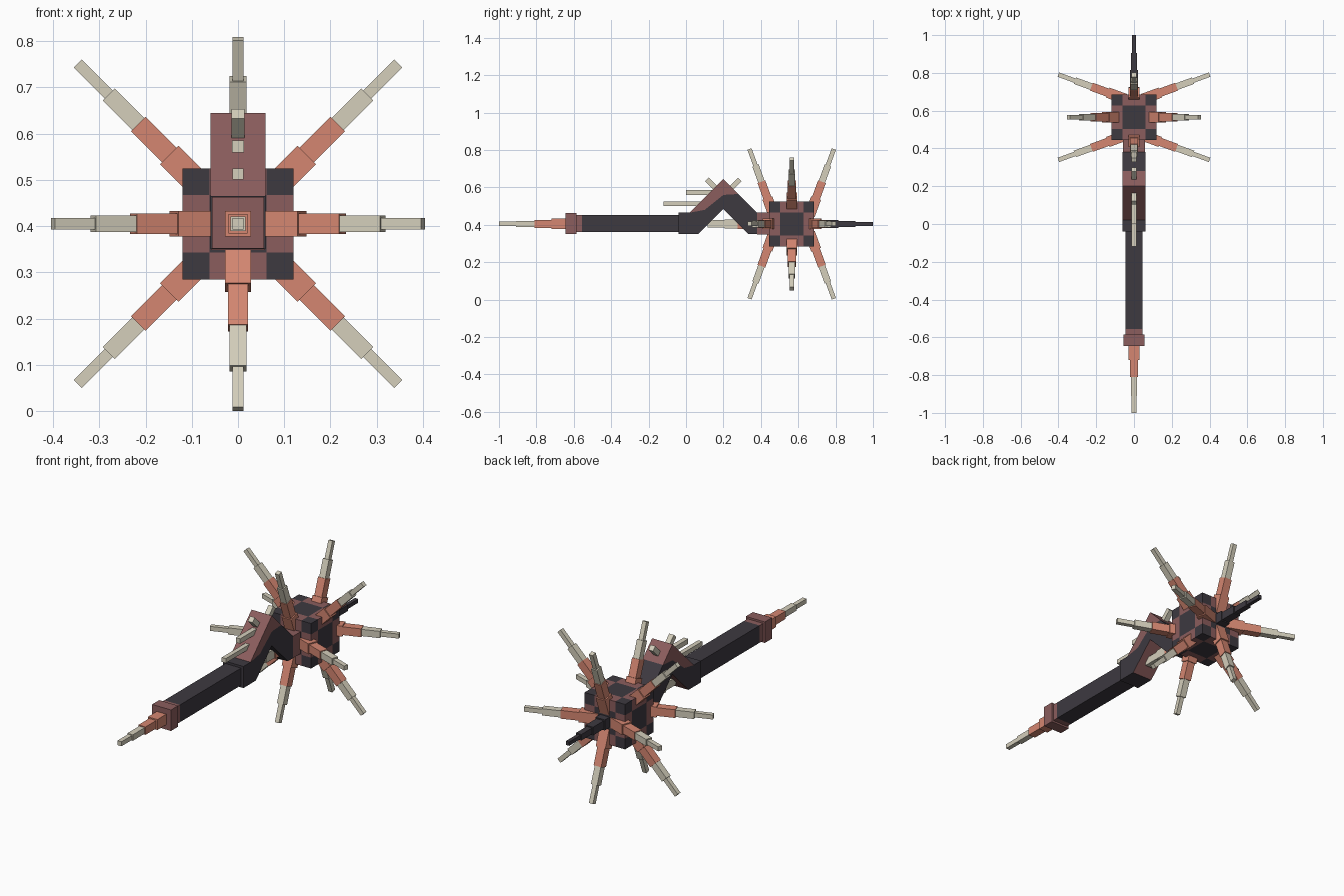
import bpy, bmesh, math
from mathutils import Vector

if "Cube" in bpy.data.objects:
    bpy.data.objects.remove(bpy.data.objects["Cube"])


def make_mat(name, rgb):
    m = bpy.data.materials.new(name)
    m.diffuse_color = (*rgb, 1)
    m.use_nodes = True
    m.node_tree.nodes["Principled BSDF"].inputs["Base Color"].default_value = m.diffuse_color
    return m


DARK = make_mat("dark iron", (0.047, 0.041, 0.051))
MAROON = make_mat("maroon", (0.26, 0.11, 0.11))
SALMON = make_mat("salmon", (0.66, 0.24, 0.165))
BONE = make_mat("bone", (0.66, 0.62, 0.50))
HEAD = Vector((0, 0.565, 0.405))


def finish(bm, name, mats):
    bmesh.ops.recalc_face_normals(bm, faces=bm.faces)
    me = bpy.data.meshes.new(name)
    bm.to_mesh(me)
    bm.free()
    for m in mats:
        me.materials.append(m)
    ob = bpy.data.objects.new(name, me)
    bpy.context.collection.objects.link(ob)
    return ob


def add_bar(bm, a, b, hw, side, mat=0):
    """Square bar from a to b; side is a vector across the bar."""
    a, b, side = Vector(a), Vector(b), Vector(side)
    up = (b - a).normalized().cross(side)
    ends = [[bm.verts.new(p + hw * (i * side + j * up))
             for i, j in ((-1, -1), (1, -1), (1, 1), (-1, 1))] for p in (a, b)]
    faces = [bm.faces.new(ends[0]), bm.faces.new(ends[1])]
    for i in range(4):
        j = (i + 1) % 4
        faces.append(bm.faces.new((ends[0][i], ends[0][j], ends[1][j], ends[1][i])))
    for f in faces:
        f.material_index = mat


def spike(name, origin, direction, side, stops, widths, mats):
    """Stepped spike: each part is narrower than the one before."""
    bm = bmesh.new()
    d = Vector(direction).normalized()
    o = Vector(origin)
    for i, hw in enumerate(widths):
        add_bar(bm, o + d * stops[i], o + d * stops[i + 1], hw, side, i)
    finish(bm, name, mats)


def plate(name, pts, hw, mat):
    """Side profile (y, z) extruded across x."""
    bm = bmesh.new()
    f = bm.faces.new([bm.verts.new((-hw, y, z)) for y, z in pts])
    r = bmesh.ops.extrude_face_region(bm, geom=[f])
    bmesh.ops.translate(bm, vec=(2 * hw, 0, 0),
                        verts=[v for v in r["geom"] if isinstance(v, bmesh.types.BMVert)])
    return finish(bm, name, [mat])


def box(name, y0, y1, hw, mat, z=0.407):
    bm = bmesh.new()
    add_bar(bm, (0, y0, z), (0, y1, z), hw, (1, 0, 0))
    return finish(bm, name, [mat])


# Head: cube cut in thirds, dark corners and dark middle panels
bm = bmesh.new()
bmesh.ops.create_cube(bm, size=0.24)
for axis in range(3):
    for s in (-0.062, 0.062):
        n = Vector((0, 0, 0))
        n[axis] = 1
        bmesh.ops.bisect_plane(bm, geom=bm.verts[:] + bm.edges[:] + bm.faces[:],
                               plane_co=n * s, plane_no=n)
for f in bm.faces:
    out = sum(abs(c) > 0.062 for c in f.calc_center_median())
    f.material_index = 1 if out == 2 else 0
bmesh.ops.translate(bm, verts=bm.verts, vec=HEAD)
finish(bm, "head", [DARK, MAROON])

# Head spikes
WIDTHS = (0.028, 0.022, 0.018, 0.012)
STEPPED = [SALMON, SALMON, BONE, BONE]
t = math.tan(math.radians(20))
for a in (-1, 1):
    for b in (-1, 1):
        spike("diagonal_spike", HEAD, (a, 0, b), (0, 1, 0),
              (0.06, 0.21, 0.305, 0.395, 0.49), WIDTHS, STEPPED)
        o = HEAD + Vector((0, 0.08 * b, 0))
        stops = (0.05, 0.147, 0.24, 0.333, 0.426)
        spike("side_spike", o, (a, t * b, 0), (0, 0, 1), stops, WIDTHS, STEPPED)
        spike("vertical_spike", o, (0, t * b, a), (1, 0, 0), stops, WIDTHS, STEPPED)
spike("back_spike", HEAD, (0, 1, 0), (1, 0, 0), (0.1, 0.16, 0.25, 0.34, 0.435),
      (0.028, 0.022, 0.016, 0.01), [DARK] * 4)
spike("front_spike", HEAD, (0, -1, 0), (1, 0, 0), (0.1, 0.29, 0.36, 0.45),
      (0.028, 0.024, 0.02), [SALMON, BONE, BONE])

# Bent neck between handle and head
plate("neck_base", [(-.04, .35), (.065, .35), (.02, .465), (-.04, .465)], 0.06, DARK)
arm = plate("neck_rising_arm", [(.065, .35), (.2, .485), (.2, .56), (.1, .48), (.02, .465)],
            0.06, DARK)
arm.data.materials.append(MAROON)
for p in arm.data.polygons:  # underside
    if p.normal.y > 0.5 and p.normal.z < -0.5:
        p.material_index = 1
plate("neck_peak", [(.02, .465), (.1, .48), (.2, .56), (.28, .565), (.2, .645)], 0.06, MAROON)
plate("neck_falling_arm", [(.2, .485), (.335, .35), (.38, .35), (.38, .465), (.28, .565),
                           (.2, .56)], 0.06, DARK)
box("neck_collar", 0.38, 0.45, 0.0585, MAROON)

# Small neck spikes
for name, a, b, hw in (("lower_neck_spike", (0, .08, .513), (0, -.12, .513), .012),
                       ("upper_neck_spike", (0, .14, .572), (0, 0, .572), .013),
                       ("peak_front_spike", (0, .17, .585), (0, .112, .643), .014),
                       ("peak_back_spike", (0, .23, .585), (0, .288, .643), .014)):
    bm = bmesh.new()
    add_bar(bm, a, b, hw, (1, 0, 0))
    finish(bm, name, [BONE])

# Handle, pommel and pommel spike
box("handle", -0.555, -0.02, 0.046, DARK)
box("handle_end", -0.60, -0.555, 0.046, MAROON)
box("pommel", -0.645, -0.585, 0.056, MAROON)
spike("pommel_spike", (0, 0, 0.405), (0, -1, 0), (1, 0, 0),
      (0.63, 0.72, 0.81, 0.91, 1.0), (0.028, 0.021, 0.016, 0.012), STEPPED)
